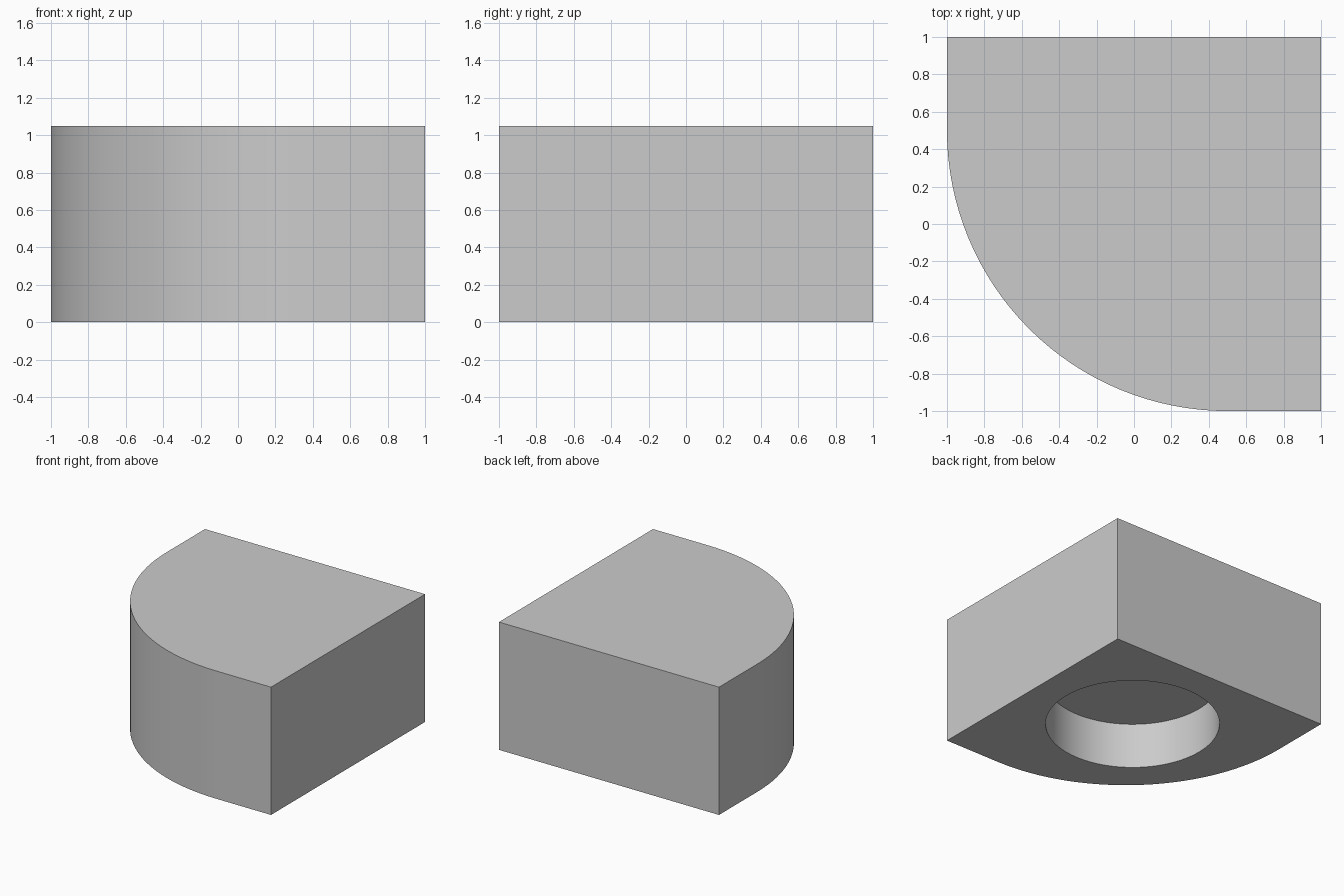
import bpy, bmesh
from math import pi, cos, sin

cube = bpy.data.objects.get("Cube")
if cube:
    bpy.data.objects.remove(cube, do_unlink=True)

HEIGHT = 1.05
CORNER_RADIUS = 1.5
CORNER_STEPS = 32
HOLE_RADIUS, HOLE_DEPTH, HOLE_CENTRE = 0.655, 0.375, 0.09

grey = bpy.data.materials.new("plain grey")
grey.use_nodes = True
colour = (0.6, 0.6, 0.6, 1)
grey.diffuse_color = colour
grey.node_tree.nodes["Principled BSDF"].inputs["Base Color"].default_value = colour


def prism(name, outline, bottom, top):
    """Extrude a flat outline straight up into a closed solid."""
    bm = bmesh.new()
    base = bm.faces.new([bm.verts.new((x, y, bottom)) for x, y in outline])
    side = bmesh.ops.extrude_face_region(bm, geom=[base], use_keep_orig=True)
    moved = [v for v in side["geom"] if isinstance(v, bmesh.types.BMVert)]
    bmesh.ops.translate(bm, verts=moved, vec=(0, 0, top - bottom))
    bmesh.ops.recalc_face_normals(bm, faces=bm.faces)
    mesh = bpy.data.meshes.new(name)
    bm.to_mesh(mesh)
    bm.free()
    mesh.materials.append(grey)
    obj = bpy.data.objects.new(name, mesh)
    bpy.context.collection.objects.link(obj)
    return obj


def arc(cx, cy, radius, start, sweep, count):
    return [(cx + radius * cos(start + sweep * i / count),
             cy + radius * sin(start + sweep * i / count)) for i in range(count + 1)]


# Square block with one large rounded corner
c = CORNER_RADIUS - 1
outline = [(1, -1), (1, 1), (-1, 1)] + arc(c, c, CORNER_RADIUS, pi, pi / 2, CORNER_STEPS)
block = prism("rounded_block", outline, 0, HEIGHT)

# Round blind hole in the underside
circle = arc(HOLE_CENTRE, HOLE_CENTRE, HOLE_RADIUS, 0, 2 * pi, 96)[:-1]
cutter = prism("hole_cutter", circle, -0.2, HOLE_DEPTH)
cutter.hide_render = True

cut = block.modifiers.new("underside hole", "BOOLEAN")
cut.operation, cut.solver, cut.object = "DIFFERENCE", "EXACT", cutter
bpy.context.view_layer.objects.active = block
block.select_set(True)
cutter.select_set(False)
bpy.ops.object.modifier_apply(modifier=cut.name)
bpy.data.objects.remove(cutter, do_unlink=True)

# Smooth the curved walls, keep the edges crisp
bpy.ops.object.shade_smooth_by_angle(angle=pi / 6)
